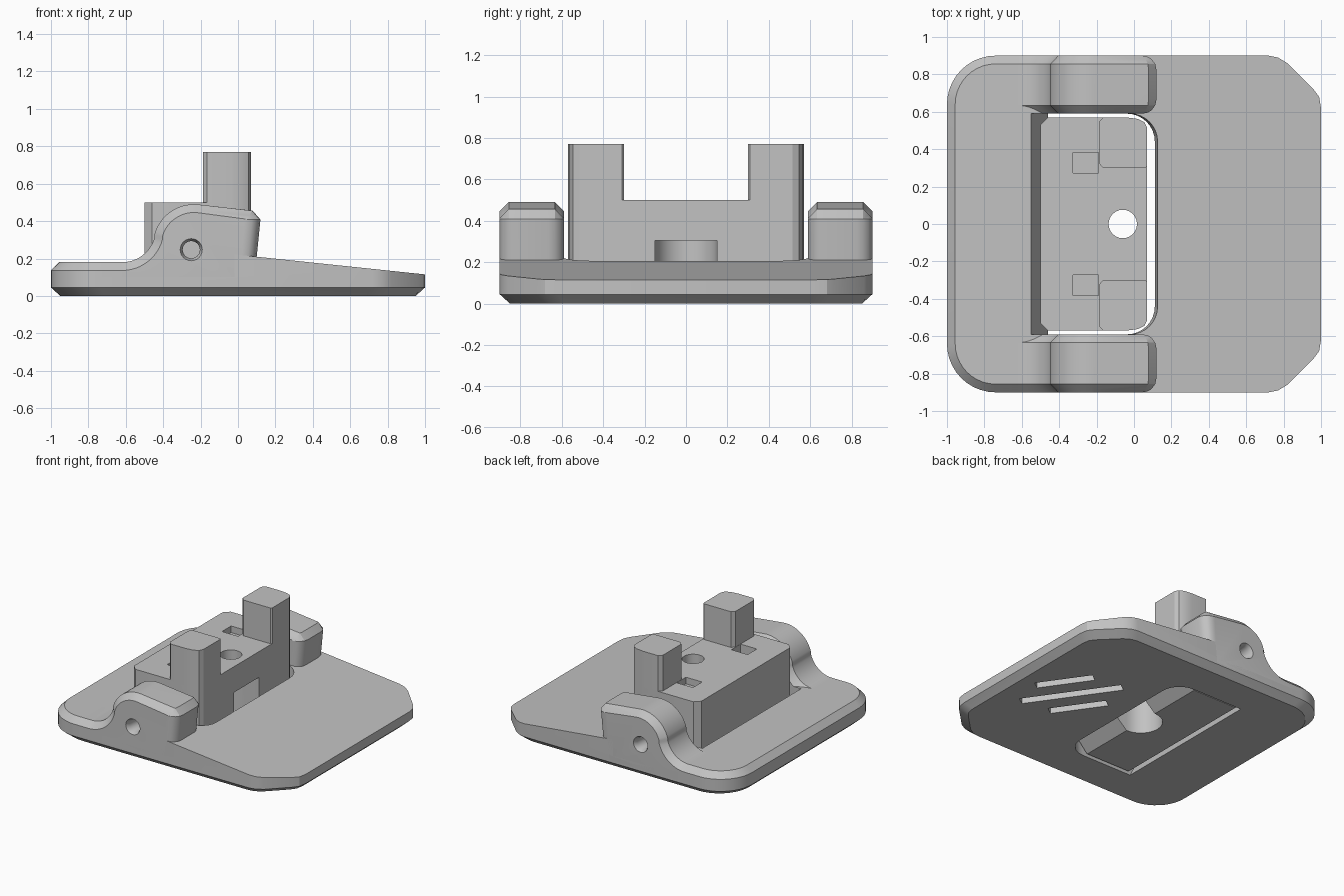
import bpy, bmesh, math
from mathutils import Matrix

if "Cube" in bpy.data.objects:
    bpy.data.objects.remove(bpy.data.objects["Cube"])

grey = bpy.data.materials.new("plain grey")
grey.use_nodes = True
grey.diffuse_color = (0.54, 0.54, 0.54, 1)
grey.node_tree.nodes["Principled BSDF"].inputs["Base Color"].default_value = (0.54, 0.54, 0.54, 1)


def solid(name, rings):
    """Closed solid through matching rings of points."""
    bm = bmesh.new()
    loops = [[bm.verts.new(p) for p in ring] for ring in rings]
    n = len(loops[0])
    for a, b in zip(loops, loops[1:]):
        for i in range(n):
            j = (i + 1) % n
            bm.faces.new((a[i], a[j], b[j], b[i]))
    bm.faces.new(loops[0])
    bm.faces.new(loops[-1])
    bmesh.ops.recalc_face_normals(bm, faces=bm.faces)
    me = bpy.data.meshes.new(name)
    bm.to_mesh(me)
    bm.free()
    me.materials.append(grey)
    ob = bpy.data.objects.new(name, me)
    bpy.context.collection.objects.link(ob)
    return ob


def prism(name, plan, z0, z1):
    return solid(name, [[(x, y, z) for x, y in plan] for z in (z0, z1)])


def slab(name, profile, y=1.2):
    return solid(name, [[(x, s * y, z) for x, z in profile] for s in (-1, 1)])


def box(name, x0, x1, y0, y1, z0, z1):
    return prism(name, [(x0, y0), (x1, y0), (x1, y1), (x0, y1)], z0, z1)


def arc(cx, cy, r, a0, a1, n=10):
    angles = [math.radians(a0 + (a1 - a0) * i / n) for i in range(n + 1)]
    return [(cx + r * math.cos(a), cy + r * math.sin(a)) for a in angles]


def both(half):
    """Close a +y half outline with its mirror image."""
    return half + [(x, -y) for x, y in reversed(half)]


def combine(ob, tool, op="DIFFERENCE", keep=False):
    mod = ob.modifiers.new("cut", "BOOLEAN")
    mod.operation, mod.solver, mod.object = op, "EXACT", tool
    bpy.context.view_layer.objects.active = ob
    bpy.ops.object.modifier_apply(modifier=mod.name)
    if not keep:
        bpy.data.objects.remove(tool)


# Plan outline: rounded at the left, clipped at the right
outline = both(arc(-0.74, 0.64, 0.26, 180, 90) +
               [(0.72, 0.9), (0.77, 0.89), (0.82, 0.86), (0.96, 0.72), (0.99, 0.68), (1, 0.62)])

# Sloping base plate with chamfered underside
plate = solid("base_plate", [
    [(x * 0.95, y * 0.945, 0) for x, y in outline],
    [(x, y, 0.045) for x, y in outline],
    [(x, y, 0.6) for x, y in outline]])
combine(plate, slab("plate_profile", [(-1.2, -0.1), (-1.2, 0.1), (-0.02, 0.1),
                                      (-0.02, 0.222), (1.2, 0.094), (1.2, -0.1)]), "INTERSECT")

# Raised flat rim with a chamfered top edge
CHAMFER = 0.044
solid("raised_rim", [
    [(x, y, z) for x, y in both(arc(-0.74, 0.64, 0.26 - d, 180, 90) + [(-0.62, 0.9 - d)])]
    for z, d in ((0.06, 0), (0.18 - CHAMFER, 0), (0.18, CHAMFER))])
ledge = box("trough_ledge", -0.62, -0.45, -0.65, 0.65, 0.03, 0.18)

# Central pocket with a slanted left wall
pocket_half = [(-1, 0.59)] + arc(-0.04, 0.44, 0.15, 90, 0, 8)
pocket = solid("pocket_cutter", [
    [(left if x == -1 else x + grow, y, z) for x, y in both(pocket_half)]
    for z, left, grow in ((-0.02, -0.45, 0), (0.4, -0.66, 0.03))])
combine(ledge, pocket, keep=True)
combine(plate, pocket)

# Diagonal grooves under the plate
for shift, length in ((-0.18, 0.41), (0, 0.72), (0.18, 0.41)):
    groove = box("groove_cutter", -length / 2, length / 2, -0.035, 0.035, -0.05, 0.06)
    groove.data.transform(Matrix.Translation((0.56 + shift * 0.82, shift * 0.58, 0))
                          @ Matrix.Rotation(math.radians(125), 4, "Z"))
    combine(plate, groove)


def ear_section(t):
    """Ear profile at distance t from its side face."""
    drop = max(0, CHAMFER - t)
    r = 0.075
    back = r - math.sqrt(r * r - (r - min(t, r)) ** 2)
    return ([(-0.7, 0.06), (-0.7, 0.18 - drop)] +
            arc(-0.62, 0.36, 0.18 + drop, -90, -15, 12) +
            arc(-0.235, 0.27, 0.22 - drop, 165, 83, 16) +
            [(0.078 - 0.6 * back, 0.456 - drop), (0.12 - back, 0.408), (0.085 - back, 0.06)])


# Side ears, each with a countersunk pin hole
for s, side in ((-1, "right"), (1, "left")):
    steps = [0, 0.006, 0.018, CHAMFER, 0.075]
    spans = [(0.9 - t, t) for t in steps] + [(0.59 + t, t) for t in reversed(steps)]
    ear = solid("ear_" + side, [[(x, s * y, z) for x, z in ear_section(t)] for y, t in spans])
    rings = [[(x, s * y, z) for x, z in arc(-0.25, 0.247, r, 0, 345, 23)]
             for y, r in ((0.92, 0.068), (0.87, 0.046), (0.78, 0.046))]
    combine(ear, solid("pin_cutter", rings))

# Clamp block with a rocker underside, nut slot, screw hole and two small recesses
outer = [(-0.04, 0.57), (0.02, 0.562), (0.055, 0.545), (0.07, 0.515)]
block = prism("clamp_block", both([(-0.5, 0.53), (-0.46, 0.57)] + outer), -0.1, 0.5)
combine(block, slab("rocker_profile", [(-0.6, 1), (-0.6, 0.2), (-0.43, 0.01), (-0.06, 0.01),
                                       (0.1, 0.15), (0.1, 1)]), "INTERSECT")
nut = arc(-0.06, 0, 0.15, 90, 270, 16) + [(0.2, -0.15), (0.2, 0.15)]
combine(block, prism("nut_cutter", nut, -0.1, 0.305))
combine(block, prism("screw_cutter", arc(-0.06, 0, 0.076, 0, 345, 23), 0, 1))
for y, floor in ((0.327, 0.45), (-0.327, 0.25)):
    combine(block, box("recess_cutter", -0.325, -0.19, y - 0.055, y + 0.055, floor, 0.6))

# Upright posts on the block
for s, side in ((-1, "right"), (1, "left")):
    plan = [(-0.165, 0.57)] + outer + [(0.07, 0.31), (0.06, 0.3), (-0.165, 0.3),
                                      (-0.188, 0.325), (-0.188, 0.545)]
    prism("post_" + side, [(x, s * y) for x, y in plan], 0.49, 0.77)

# Smooth the curved walls, keep crisp edges
for ob in bpy.context.collection.objects:
    ob.select_set(ob.type == "MESH" and grey.name in ob.data.materials)
bpy.context.view_layer.objects.active = plate
bpy.ops.object.shade_smooth_by_angle(angle=math.radians(25))
